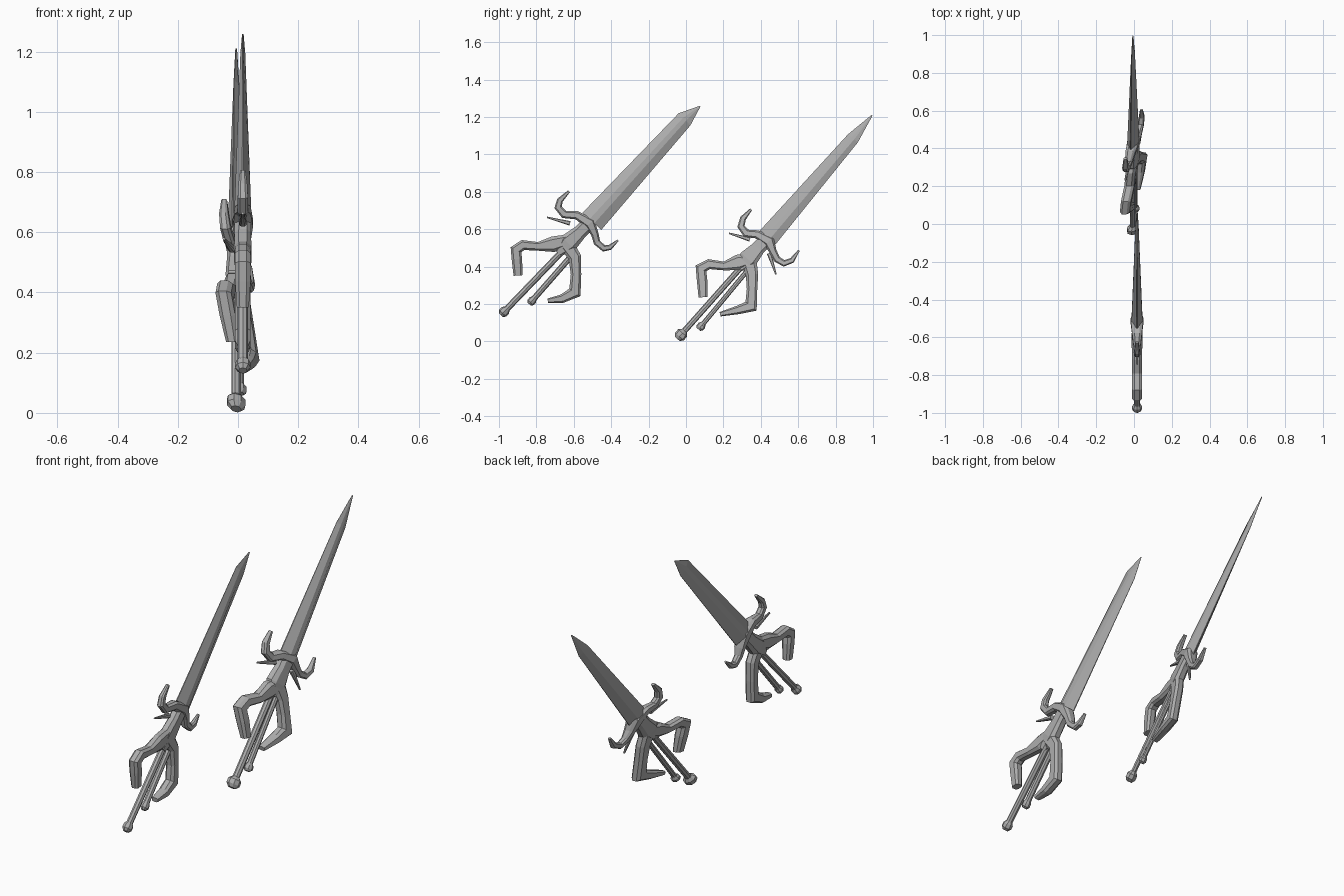
import bpy, bmesh, math
from mathutils import Vector

if "Cube" in bpy.data.objects:
    bpy.data.objects.remove(bpy.data.objects["Cube"])

steel = bpy.data.materials.new("grey_steel")
steel.diffuse_color = (0.42, 0.42, 0.42, 1)
steel.use_nodes = True
steel.node_tree.nodes["Principled BSDF"].inputs["Base Color"].default_value = steel.diffuse_color

# Cross-sections: (across the sword plane, through its thickness)
BEVELLED = [(1, .5), (.6, 1), (-.6, 1), (-1, .5), (-1, -.5), (-.6, -1), (.6, -1), (1, -.5)]
DIAMOND = [(1, .08), (.25, .9), (-.25, .9), (-1, .08), (-1, -.08), (-.25, -.9), (.25, -.9), (1, -.08)]
ROUND = [(math.cos(i * math.pi / 4), math.sin(i * math.pi / 4)) for i in range(8)]


def sweep(name, path, widths, thick, section, plane):
    """Sweep a section along a (y, z) path; plane(y, z) gives the x of the sword plane."""
    pts = [Vector(p) for p in path]
    bm = bmesh.new()
    rings = []
    for i, p in enumerate(pts):
        a = (p - pts[i - 1]).normalized() if i else (pts[1] - p).normalized()
        b = (pts[i + 1] - p).normalized() if i < len(pts) - 1 else a
        t = (a + b).normalized()
        side = Vector((t.y, -t.x)) / max(t.dot(a), .75)
        ring = []
        for s, h in section:
            q = p + side * s * widths[i]
            ring.append(bm.verts.new((plane(q.x, q.y) + h * thick[i], q.x, q.y)))
        rings.append(ring)
    n = len(section)
    for r, s in zip(rings, rings[1:]):
        for j in range(n):
            bm.faces.new((r[j], r[(j + 1) % n], s[(j + 1) % n], s[j]))
    bm.faces.new(rings[0])
    bm.faces.new(rings[-1])
    bmesh.ops.recalc_face_normals(bm, faces=bm.faces)
    me = bpy.data.meshes.new(name)
    bm.to_mesh(me)
    bm.free()
    me.materials.append(steel)
    ob = bpy.data.objects.new(name, me)
    bpy.context.collection.objects.link(ob)


def rod(name, start, end, r, knob, plane):
    """Round rod with a faceted knob at its start."""
    a, b = Vector(start), Vector(end)
    d = (b - a).normalized()
    path = [a - d * knob * .95, a - d * knob * .4, a + d * knob * .4, a + d * knob * .95, b]
    w = [knob * .55, knob, knob, r, r]
    sweep(name, path, w, w, ROUND, plane)


def sword(tag, butt, tip, x0, roll, blade, blade_w, neck, left, right, guard, spikes, rods):
    d = (Vector(tip) - Vector(butt)).normalized()

    def plane(y, z):
        return x0 + roll * ((y - butt[0]) * d.y - (z - butt[1]) * d.x)

    sweep(tag + "_blade", blade + [tip], blade_w, [.032, .009, .003], DIAMOND, plane)
    sweep(tag + "_neck", neck, [.038, .038, .052, .02], [.027, .027, .029, .02], BEVELLED, plane)
    sweep(tag + "_upper_arm", left, [.03, .042, .023, .026, .027, .028, .024],
          [.026] * 6 + [.02], BEVELLED, plane)
    sweep(tag + "_lower_arm", right, [.04, .033, .028, .031, .023, .012],
          [.026] * 5 + [.018], BEVELLED, plane)
    sweep(tag + "_crossguard", guard,
          [.007, .016, .018, .02, .022, .03, .02, .018, .016, .014, .005],
          [.009, .015, .017, .018, .026, .034, .026, .018, .016, .014, .007], BEVELLED, plane)
    for i, s in enumerate(spikes):
        sweep(f"{tag}_spike_{i}", s, [.012, .004], [.012, .004], BEVELLED, plane)
    for i, (a, b, r, k) in enumerate(rods):
        rod(f"{tag}_grip_rod_{i}", a, b, r, k, plane)


# Front sword, standing flat in its plane
sword("front_sword", (-.98, .15), (.075, 1.257), .016, 0,
      blade=[(-.503, .642), (-.008, 1.187)], blade_w=[.068, .045, .003],
      neck=[(-.508, .642), (-.567, .583), (-.631, .524), (-.684, .47)],
      left=[(-.61, .545), (-.711, .519), (-.791, .508), (-.872, .515),
            (-.909, .49), (-.904, .439), (-.898, .352)],
      right=[(-.636, .513), (-.594, .449), (-.588, .358), (-.594, .262),
             (-.663, .228), (-.739, .217)],
      guard=[(-.626, .802), (-.674, .754), (-.684, .717), (-.652, .679), (-.583, .674),
             (-.513, .631), (-.487, .572), (-.476, .529), (-.439, .497), (-.406, .503), (-.364, .54)],
      spikes=[((-.62, .631), (-.743, .663))],
      rods=[((-.973, .158), (-.631, .513), .017, .026),
            ((-.825, .215), (-.61, .46), .016, .022)])

# Rear sword, rolled a little about its own axis
sword("rear_sword", (-.027, .035), (.995, 1.209), -.006, .25,
      blade=[(.433, .551), (.893, 1.086)], blade_w=[.056, .034, .003],
      neck=[(.439, .556), (.385, .497), (.332, .439), (.289, .39)],
      left=[(.353, .439), (.278, .422), (.203, .403), (.123, .413),
            (.08, .39), (.086, .326), (.091, .236)],
      right=[(.337, .428), (.353, .358), (.353, .278), (.348, .188),
             (.278, .168), (.182, .145)],
      guard=[(.348, .706), (.305, .658), (.294, .615), (.321, .578), (.38, .572),
             (.444, .535), (.465, .481), (.487, .439), (.524, .417), (.567, .433), (.604, .487)],
      spikes=[((.342, .545), (.23, .578)), ((.444, .471), (.481, .358))],
      rods=[((-.027, .035), (.332, .439), .016, .031),
            ((.08, .08), (.325, .375), .013, .022)])
